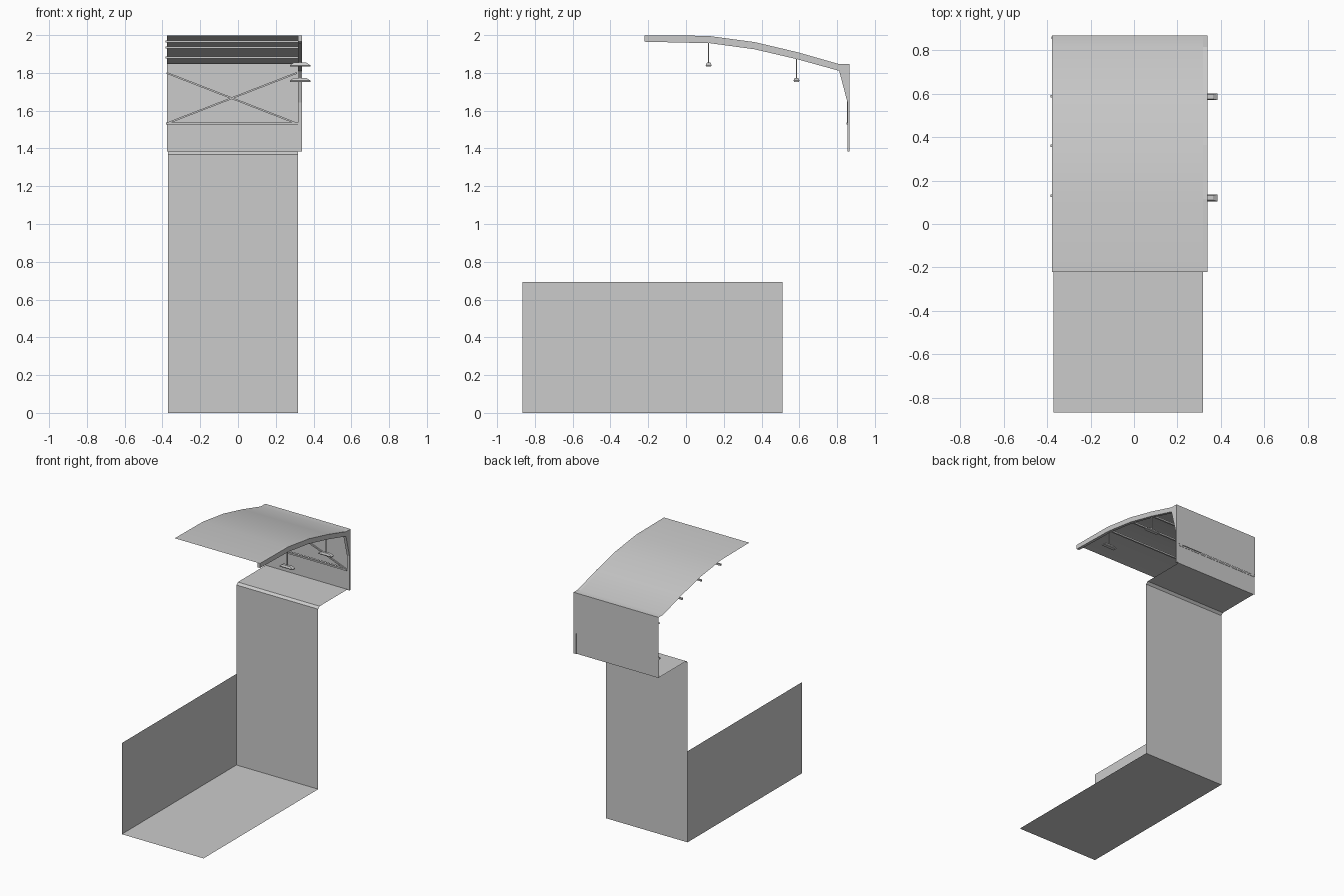
import bpy, math
from mathutils import Vector

if "Cube" in bpy.data.objects:
    bpy.data.objects.remove(bpy.data.objects["Cube"])

XL, XR = -0.37, 0.317          # sides of the ground and wall
ROOF_L, BEAM_R = -0.377, 0.339  # sides of the roof


def make(name, verts, faces, smooth=False):
    mesh = bpy.data.meshes.new(name)
    mesh.from_pydata([tuple(v) for v in verts], [], faces)
    mesh.update()
    obj = bpy.data.objects.new(name, mesh)
    bpy.context.collection.objects.link(obj)
    if smooth:
        for p in mesh.polygons:
            p.use_smooth = True
    return obj


def sheet(name, profile, x0, x1, smooth=False):
    """Open (y, z) profile swept along x as a thin surface."""
    n = len(profile)
    verts = [(x, y, z) for x in (x0, x1) for y, z in profile]
    faces = [(i, n + i, n + i + 1, i + 1) for i in range(n - 1)]
    return make(name, verts, faces, smooth)


def solid(name, profile, x0, x1):
    """Closed (y, z) profile extruded along x."""
    n = len(profile)
    verts = [(x, y, z) for x in (x0, x1) for y, z in profile]
    faces = [tuple(range(n)), tuple(range(2 * n - 1, n - 1, -1))]
    faces += [(i, n + i, n + (i + 1) % n, (i + 1) % n) for i in range(n)]
    return make(name, verts, faces)


def bar(name, a, b, size=0.012):
    """Square bar between two points."""
    a, b = Vector(a), Vector(b)
    bpy.ops.mesh.primitive_cube_add(size=1, location=(a + b) / 2)
    obj = bpy.context.object
    obj.name = name
    obj.scale = (size, size, (b - a).length)
    obj.rotation_euler = (b - a).to_track_quat('Z', 'Y').to_euler()
    return obj


# Platform ground, back wall with bevelled edge, and ledge behind it
sheet("ground_and_back_wall",
      [(-0.866, 0), (0.51, 0), (0.51, 1.367), (0.527, 1.383), (0.861, 1.383)],
      XL, XR)
# Low side wall
make("side_wall",
     [(XL, -0.866, 0), (XL, 0.51, 0), (XL, 0.51, 0.692), (XL, -0.866, 0.692)],
     [(0, 1, 2, 3)])

# Curved roof sheet and back panels
top = [(-0.22, 1.999), (0.116, 1.996), (0.363, 1.963), (0.592, 1.909), (0.813, 1.846), (0.866, 1.846)]
under = [(-0.22, 1.965), (0.128, 1.957), (0.363, 1.925), (0.590, 1.872),
         (0.811, 1.811), (0.855, 1.643), (0.855, 1.383)]
sheet("roof_sheet", top, ROOF_L, 0.317, True)
sheet("upper_back_panel", [(0.866, 1.846), (0.866, 1.538)], ROOF_L, 0.317)
sheet("lower_back_panel", [(0.861, 1.526), (0.861, 1.383)], ROOF_L, 0.317)

# End frame: roof beam and tapered post
solid("end_frame", top + [(0.866, 1.383)] + under[::-1], 0.317, BEAM_R)

# Purlins under the roof
for i, (y, z) in enumerate([(0.129, 1.966), (0.36, 1.935), (0.588, 1.882)]):
    bar(f"purlin_{i + 1}", (-0.384, y, z), (0.317, y, z))

# Back rail and cross braces
bar("back_rail", (-0.38, 0.857, 1.532), (0.317, 0.857, 1.532))
for i, (za, zb) in enumerate([(1.80, 1.532), (1.532, 1.80)]):
    bar(f"cross_brace_{i + 1}", (-0.378, 0.858, za), (0.312, 0.858, zb), 0.009)

# Hanging lamps: thin rod with a tapered shade
for i, (y, z, rod_top) in enumerate([(0.12, 1.834, 1.96), (0.585, 1.753, 1.875)]):
    cx = 0.329
    bar(f"lamp_rod_{i + 1}", (cx, y, z + 0.018), (cx, y, rod_top), 0.006)
    verts = [(cx + sx * hx, y + sy * hy, zz)
             for hx, hy, zz in ((0.055, 0.013, z), (0.055, 0.016, z + 0.006), (0.034, 0.010, z + 0.02))
             for sx, sy in ((-1, -1), (1, -1), (1, 1), (-1, 1))]
    faces = [(3, 2, 1, 0), (8, 9, 10, 11)]
    faces += [(r + k, r + (k + 1) % 4, r + 4 + (k + 1) % 4, r + 4 + k) for r in (0, 4) for k in range(4)]
    make(f"lamp_shade_{i + 1}", verts, faces)
